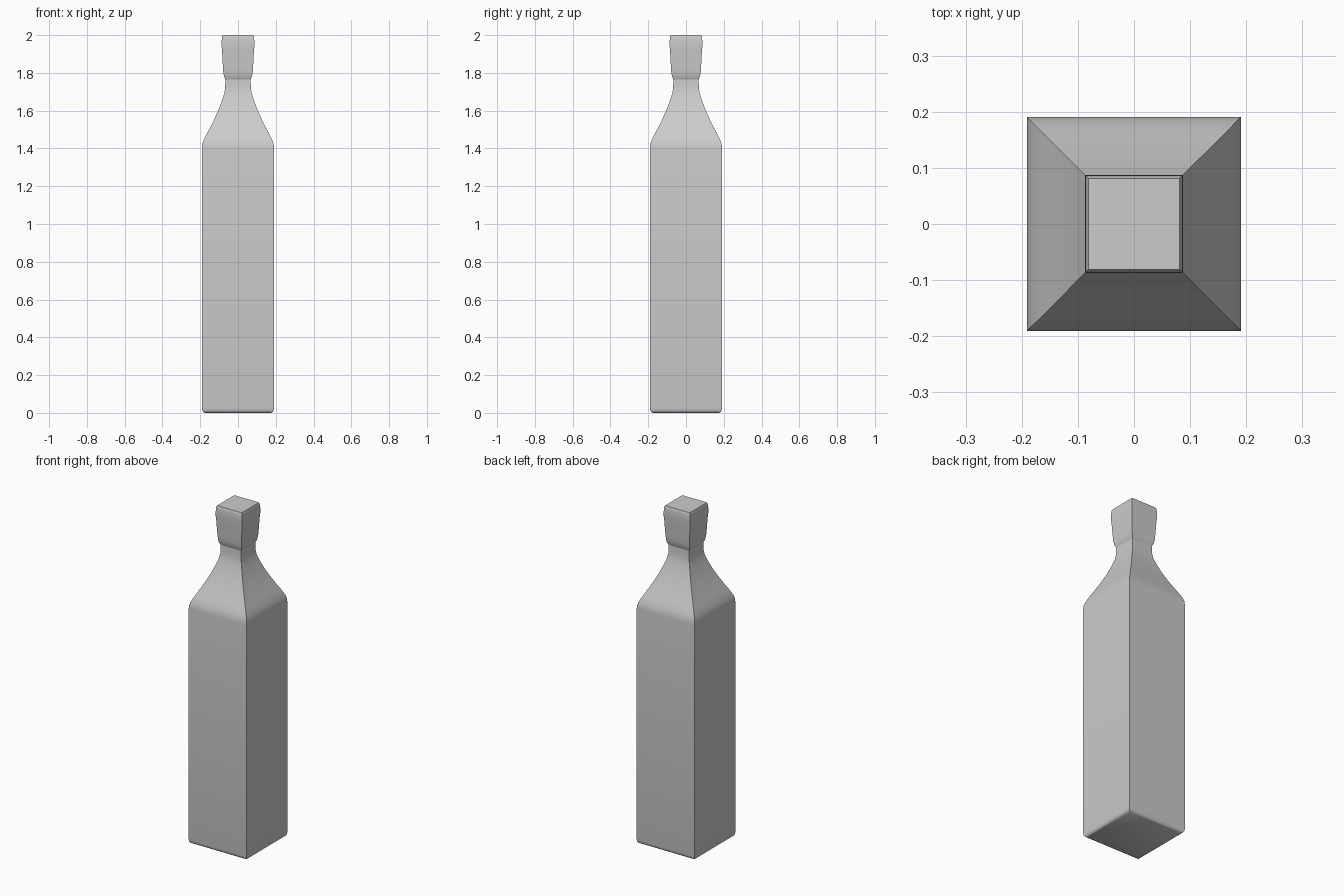
import bpy
import bmesh
from math import radians

cube = bpy.data.objects.get("Cube")
if cube:
    bpy.data.objects.remove(cube, do_unlink=True)

grey = bpy.data.materials.new("plain grey")
grey.use_nodes = True
GREY = (0.6, 0.6, 0.6, 1)
grey.diffuse_color = GREY
grey.node_tree.nodes["Principled BSDF"].inputs["Base Color"].default_value = GREY


def square_loft(name, profile, cap_bottom=False, cap_top=False):
    """Stack square rings given as (half width, height) and skin them."""
    bm = bmesh.new()
    rings = [[bm.verts.new((sx * w, sy * w, z))
              for sx, sy in ((-1, -1), (1, -1), (1, 1), (-1, 1))]
             for w, z in profile]
    for low, high in zip(rings, rings[1:]):
        for i in range(4):
            j = (i + 1) % 4
            bm.faces.new((low[i], low[j], high[j], high[i]))
    if cap_bottom:
        bm.faces.new(rings[0][::-1])
    if cap_top:
        bm.faces.new(rings[-1])
    mesh = bpy.data.meshes.new(name)
    bm.to_mesh(mesh)
    bm.free()
    mesh.materials.append(grey)
    obj = bpy.data.objects.new(name, mesh)
    bpy.context.collection.objects.link(obj)
    bpy.ops.object.select_all(action='DESELECT')
    obj.select_set(True)
    bpy.context.view_layer.objects.active = obj
    bpy.ops.object.shade_smooth_by_angle(angle=radians(40))
    return obj


# Bottle: rounded foot, straight sides, curved shoulder and neck
square_loft("bottle_body", [
    (0.175, 0), (0.184, 0.005), (0.189, 0.013), (0.191, 0.025),
    (0.191, 1.4), (0.189, 1.42), (0.183, 1.44), (0.169, 1.47),
    (0.153, 1.5), (0.128, 1.55), (0.105, 1.6), (0.086, 1.65),
    (0.073, 1.69), (0.068, 1.72), (0.067, 1.765),
], cap_bottom=True)

# Stopper: flared block with a slight bulge near the top
square_loft("stopper", [
    (0.067, 1.765), (0.074, 1.78), (0.078, 1.805), (0.081, 1.85),
    (0.084, 1.91), (0.087, 1.945), (0.086, 1.975), (0.084, 1.993),
    (0.081, 2.0),
], cap_top=True)
